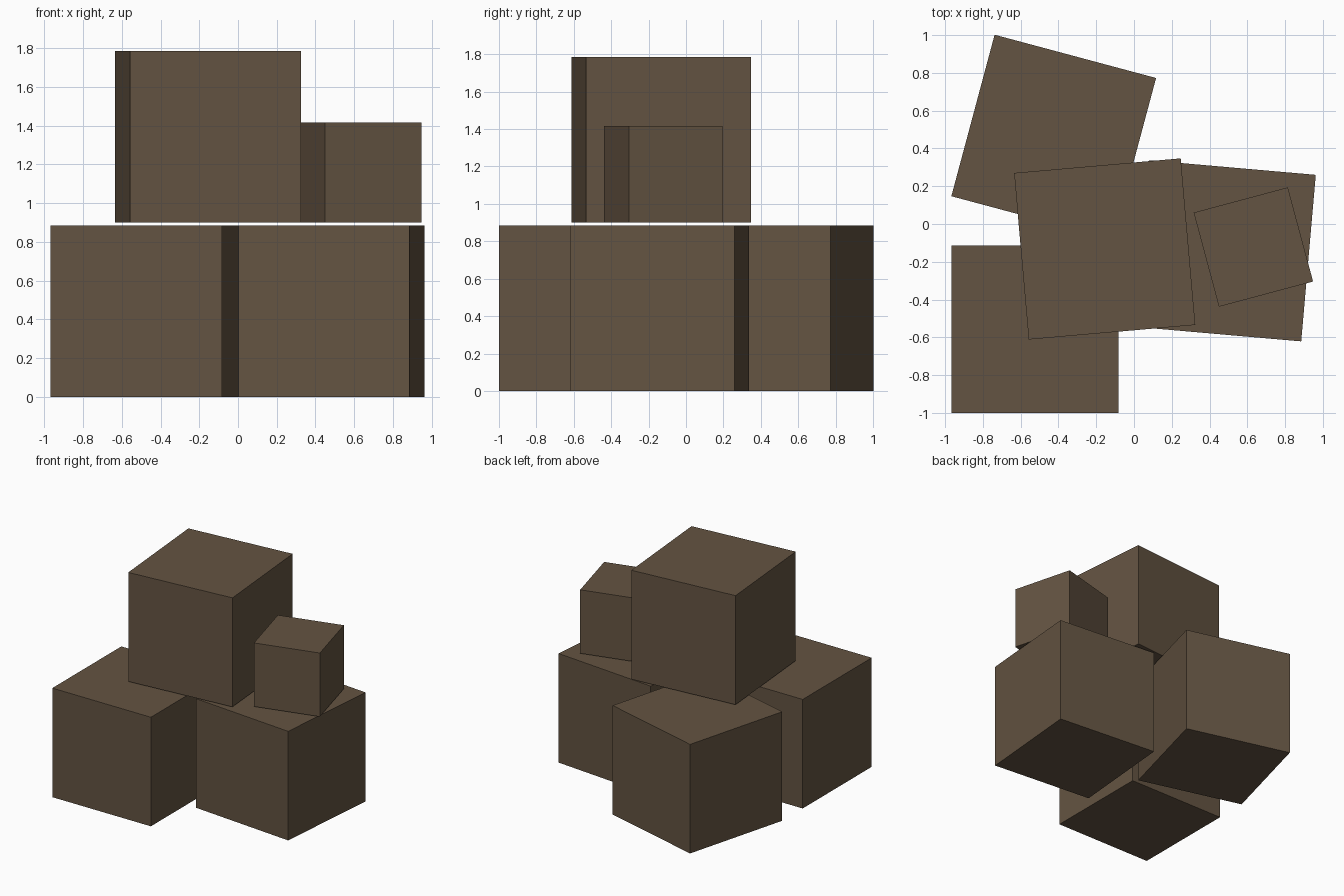
import bpy
import math

if "Cube" in bpy.data.objects:
    bpy.data.objects.remove(bpy.data.objects["Cube"])

# Single brown for all crates
brown = bpy.data.materials.new("crate brown")
brown.diffuse_color = (0.127, 0.088, 0.054, 1)
brown.use_nodes = True
brown.node_tree.nodes["Principled BSDF"].inputs["Base Color"].default_value = brown.diffuse_color

BIG, SMALL = 0.885, 0.516
UPPER = 0.9  # underside of upper layer, just clear of the lower crates


def crate(name, x, y, base, size, angle):
    bpy.ops.mesh.primitive_cube_add(size=size, location=(x, y, base + size / 2),
                                    rotation=(0, 0, math.radians(angle)))
    ob = bpy.context.object
    ob.name = name
    ob.data.materials.append(brown)


# Lower layer: three large crates
crate("back_left_crate", -0.425, 0.46, 0, BIG, -15)
crate("front_left_crate", -0.525, -0.557, 0, BIG, 0)
crate("right_crate", 0.483, -0.142, 0, BIG, -5)

# Upper layer: one large and one small crate
crate("top_crate", -0.155, -0.132, UPPER, BIG, 5)
crate("small_top_crate", 0.632, -0.122, UPPER, SMALL, 15)
